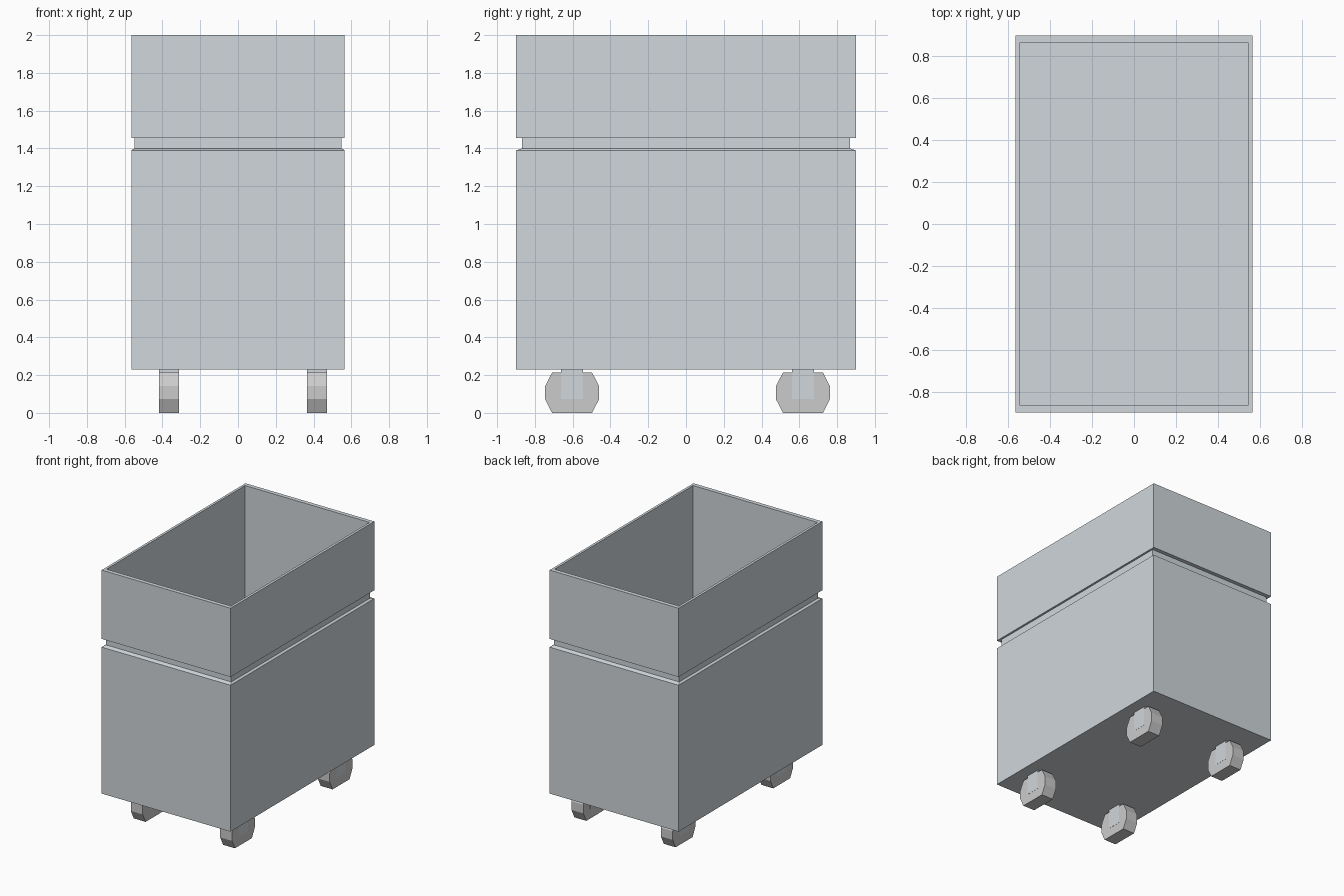
import bpy, bmesh

if "Cube" in bpy.data.objects:
    bpy.data.objects.remove(bpy.data.objects["Cube"])

steel = bpy.data.materials.new("blue_grey_steel")
steel.diffuse_color = (0.63, 0.68, 0.71, 1)
steel.use_nodes = True
steel.node_tree.nodes["Principled BSDF"].inputs["Base Color"].default_value = steel.diffuse_color


def make_object(name, bm, mat=None):
    bmesh.ops.recalc_face_normals(bm, faces=bm.faces)
    mesh = bpy.data.meshes.new(name)
    bm.to_mesh(mesh)
    bm.free()
    if mat:
        mesh.materials.append(mat)
    obj = bpy.data.objects.new(name, mesh)
    bpy.context.collection.objects.link(obj)
    return obj


def loft(name, rings, mat=None):
    """Join matching closed rings of points and cap both ends."""
    bm = bmesh.new()
    loops = [[bm.verts.new(p) for p in ring] for ring in rings]
    for a, b in zip(loops, loops[1:]):
        for i in range(len(a)):
            j = (i + 1) % len(a)
            bm.faces.new((a[i], a[j], b[j], b[i]))
    bm.faces.new(loops[0])
    bm.faces.new(loops[-1])
    return make_object(name, bm, mat)


def rect(hx, hy, z, cx=0, cy=0):
    return [(cx + sx * hx, cy + sy * hy, z)
            for sx, sy in ((-1, -1), (1, -1), (1, 1), (-1, 1))]


# Open bin: outside wall with groove, rim, then inside wall down to the floor
OX, OY = 0.565, 0.90
loft("bin_body", [
    rect(OX, OY, 0.23),
    rect(OX, OY, 1.39),
    rect(0.549, 0.869, 1.40),
    rect(0.549, 0.869, 1.455),
    rect(OX, OY, 1.455),
    rect(OX, OY, 2.0),
    rect(0.545, 0.867, 2.0),
    rect(0.545, 0.867, 0.25),
], steel)

# Casters: eight-sided wheel with a bracket up to the bin floor
WHEEL = [(-0.106, 0), (0.106, 0), (0.143, 0.073), (0.143, 0.142),
         (0.106, 0.213), (-0.106, 0.213), (-0.143, 0.142), (-0.143, 0.073)]
HALF = 0.052
for side, cx in (("left", -0.365), ("right", 0.418)):
    for end, cy in (("front", -0.603), ("back", 0.619)):
        loft(f"wheel_{end}_{side}",
             [[(cx + dx, cy + y, z) for y, z in WHEEL] for dx in (-HALF, HALF)])
        loft(f"wheel_bracket_{end}_{side}",
             [rect(HALF + 0.001, 0.058, z, cx, cy) for z in (0.074, 0.23)], steel)
